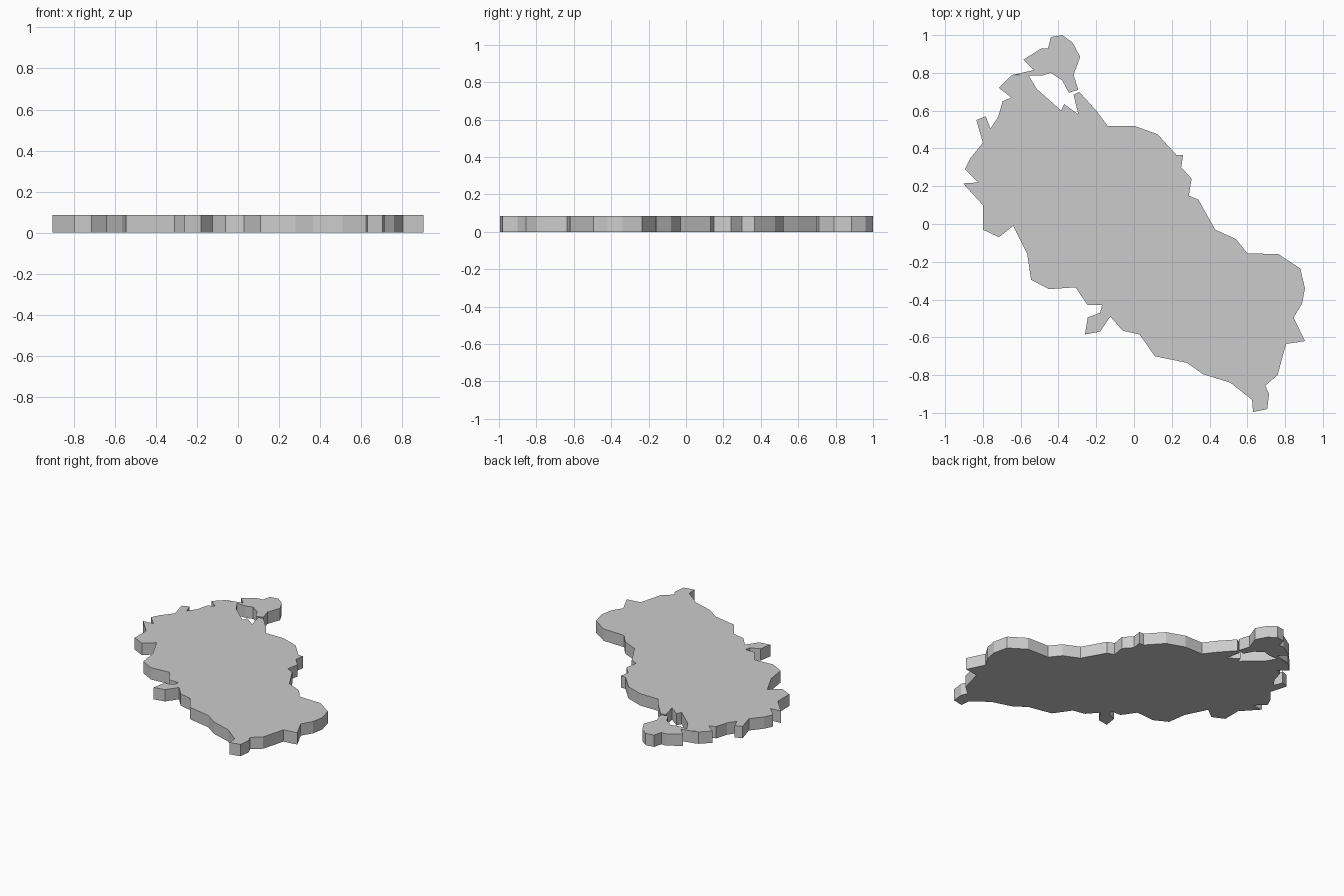
import bpy, bmesh

THICKNESS = 0.085


def slab(name, outline):
    """Extrude a closed outline up from the ground into a flat slab."""
    bm = bmesh.new()
    base = bm.faces.new([bm.verts.new((x, y, 0)) for x, y in outline])
    ext = bmesh.ops.extrude_face_region(bm, geom=[base], use_keep_orig=True)
    top = [v for v in ext["geom"] if isinstance(v, bmesh.types.BMVert)]
    bmesh.ops.translate(bm, verts=top, vec=(0, 0, THICKNESS))
    bmesh.ops.recalc_face_normals(bm, faces=bm.faces)
    caps = [f for f in bm.faces if len(f.verts) > 4]
    bmesh.ops.triangulate(bm, faces=caps, ngon_method='EAR_CLIP')
    mesh = bpy.data.meshes.new(name)
    bm.to_mesh(mesh)
    bm.free()
    obj = bpy.data.objects.new(name, mesh)
    bpy.context.collection.objects.link(obj)
    return obj


# Main land mass, clockwise from the north-west tip
slab("mainland", [
    (-.65, .785), (-.56, .79), (-.515, .715), (-.385, .60), (-.37, .635),
    (-.295, .58), (-.32, .685), (-.29, .70), (-.20, .60), (-.14, .52),
    (0, .52), (.125, .475), (.225, .365), (.26, .365), (.25, .30),
    (.305, .24), (.29, .15), (.34, .13), (.43, -.03), (.54, -.08),
    (.60, -.155), (.765, -.16), (.88, -.235), (.905, -.34), (.89, -.42),
    (.845, -.495), (.905, -.62), (.805, -.635), (.76, -.80), (.695, -.855),
    (.715, -.90), (.705, -.98), (.63, -.995), (.625, -.93), (.51, -.84),
    (.365, -.795), (.28, -.735), (.11, -.70), (.03, -.585), (-.06, -.565),
    (-.125, -.49), (-.18, -.57), (-.26, -.585), (-.245, -.495), (-.18, -.47),
    (-.17, -.43), (-.245, -.43), (-.31, -.335), (-.45, -.345), (-.545, -.295),
    (-.565, -.16), (-.64, -.01), (-.715, -.07), (-.80, -.03), (-.80, .10),
    (-.905, .215), (-.825, .22), (-.895, .29), (-.865, .35), (-.80, .43),
    (-.835, .55), (-.785, .57), (-.76, .505), (-.72, .565), (-.695, .65),
    (-.65, .67), (-.715, .72),
])

# Small headland off the north coast
slab("north_headland", [
    (-.64, .79), (-.53, .815), (-.585, .87), (-.49, .93), (-.455, .93),
    (-.44, .99), (-.38, 1.0), (-.325, .96), (-.285, .885), (-.32, .79),
    (-.295, .71), (-.345, .695), (-.38, .76), (-.44, .80), (-.49, .785),
])
